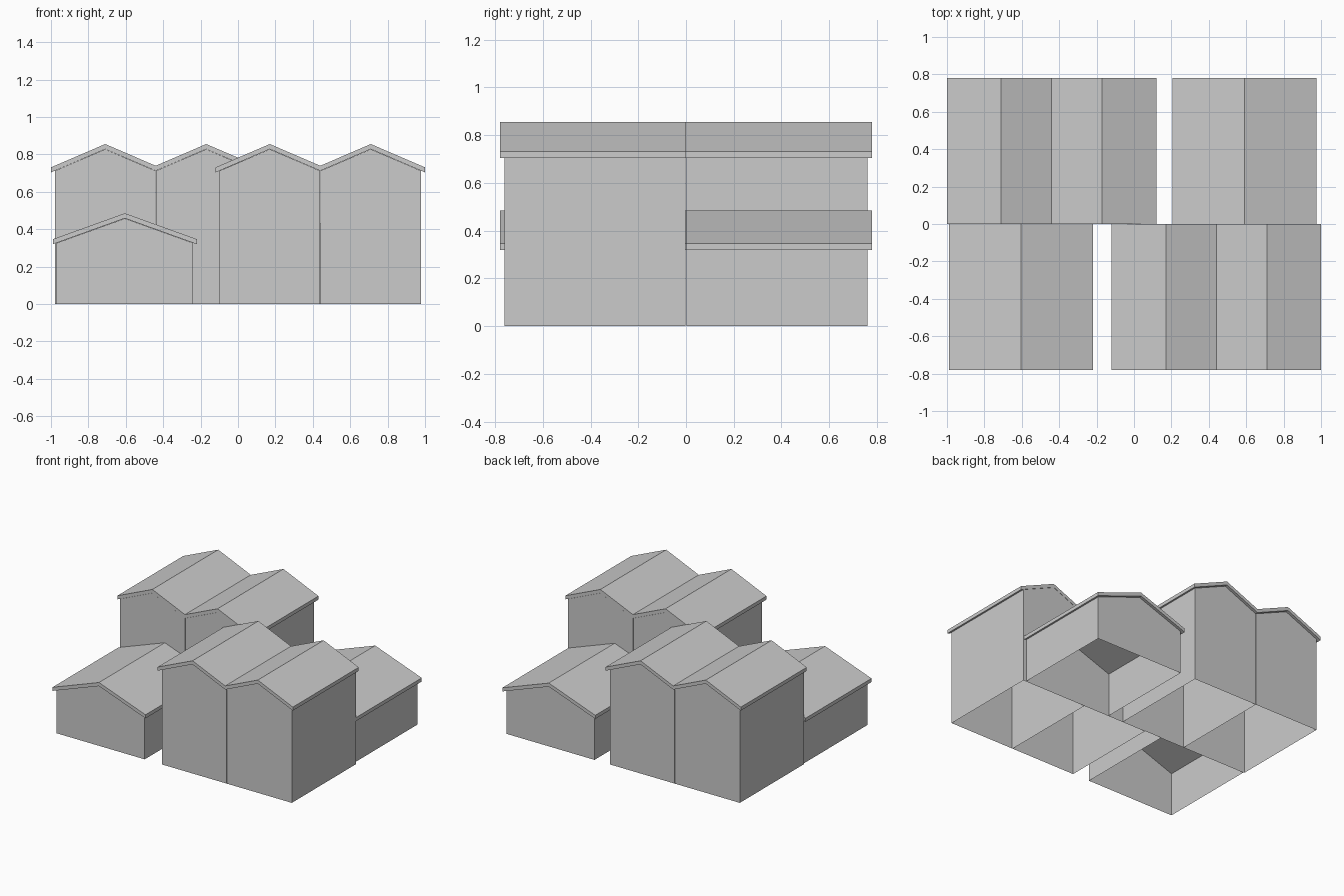
import bpy
import bmesh

cube = bpy.data.objects.get("Cube")
if cube:
    bpy.data.objects.remove(cube, do_unlink=True)

# Single matte grey
grey = bpy.data.materials.new("matte_grey")
grey.use_nodes = True
colour = (0.6, 0.6, 0.6, 1)
grey.diffuse_color = colour
grey.node_tree.nodes["Principled BSDF"].inputs["Base Color"].default_value = colour


def extrude_profile(name, profile, y0, y1, open_base=False):
    """Extrude an (x, z) outline along y; optionally leave its first edge open."""
    bm = bmesh.new()
    near = [bm.verts.new((x, y0, z)) for x, z in profile]
    far = [bm.verts.new((x, y1, z)) for x, z in profile]
    bm.faces.new(near)
    bm.faces.new(far[::-1])
    n = len(profile)
    for i in range(1 if open_base else 0, n):
        j = (i + 1) % n
        bm.faces.new((near[j], near[i], far[i], far[j]))
    mesh = bpy.data.meshes.new(name)
    bm.to_mesh(mesh)
    bm.free()
    mesh.materials.append(grey)
    obj = bpy.data.objects.new(name, mesh)
    bpy.context.collection.objects.link(obj)


def walls(name, centre, half, ridge, pitch, y0, y1):
    """Hollow gabled shell without a floor."""
    eave = ridge - half * pitch
    profile = [(centre - half, 0), (centre + half, 0), (centre + half, eave),
               (centre, ridge), (centre - half, eave)]
    extrude_profile(name, profile, y0, y1, open_base=True)


def roof(name, ridges, half, overhang, ridge, pitch, y0, y1):
    """Folded slab over one or more gables, with a valley between neighbours."""
    thick = 0.027
    eave = ridge - (half + overhang) * pitch
    top = [(ridges[0] - half - overhang, eave)]
    for i, x in enumerate(ridges):
        if i:
            top.append((x - half, ridge - half * pitch))
        top.append((x, ridge))
    top.append((ridges[-1] + half + overhang, eave))
    under = [(x, z - thick) for x, z in top]
    extrude_profile(name, under + top[::-1], y0, y1)


# The two rows are half-turn copies of one another
DEPTH, EDGE, GAP = 0.76, 0.78, 0.002
for row, sign in (("front", -1), ("back", 1)):
    wall_y = sorted((sign * DEPTH, sign * GAP))
    roof_y = sorted((sign * EDGE, sign * 0.001))

    # Tall pair of gabled units under a folded roof
    ridges = sorted((-sign * 0.17, -sign * 0.71))
    for side, x in zip(("right", "left"), ridges):
        walls(f"{row}_tall_walls_{side}", x, 0.27 - GAP, 0.827, 0.43, *wall_y)
    roof(f"{row}_tall_roof", ridges, 0.27, 0.02, 0.855, 0.43, *roof_y)

    # Low single unit
    x = -0.605 if sign < 0 else 0.59
    walls(f"{row}_low_walls", x, 0.365, 0.457, 0.36, *wall_y)
    roof(f"{row}_low_roof", [x], 0.365, 0.02, 0.485, 0.36, *roof_y)
